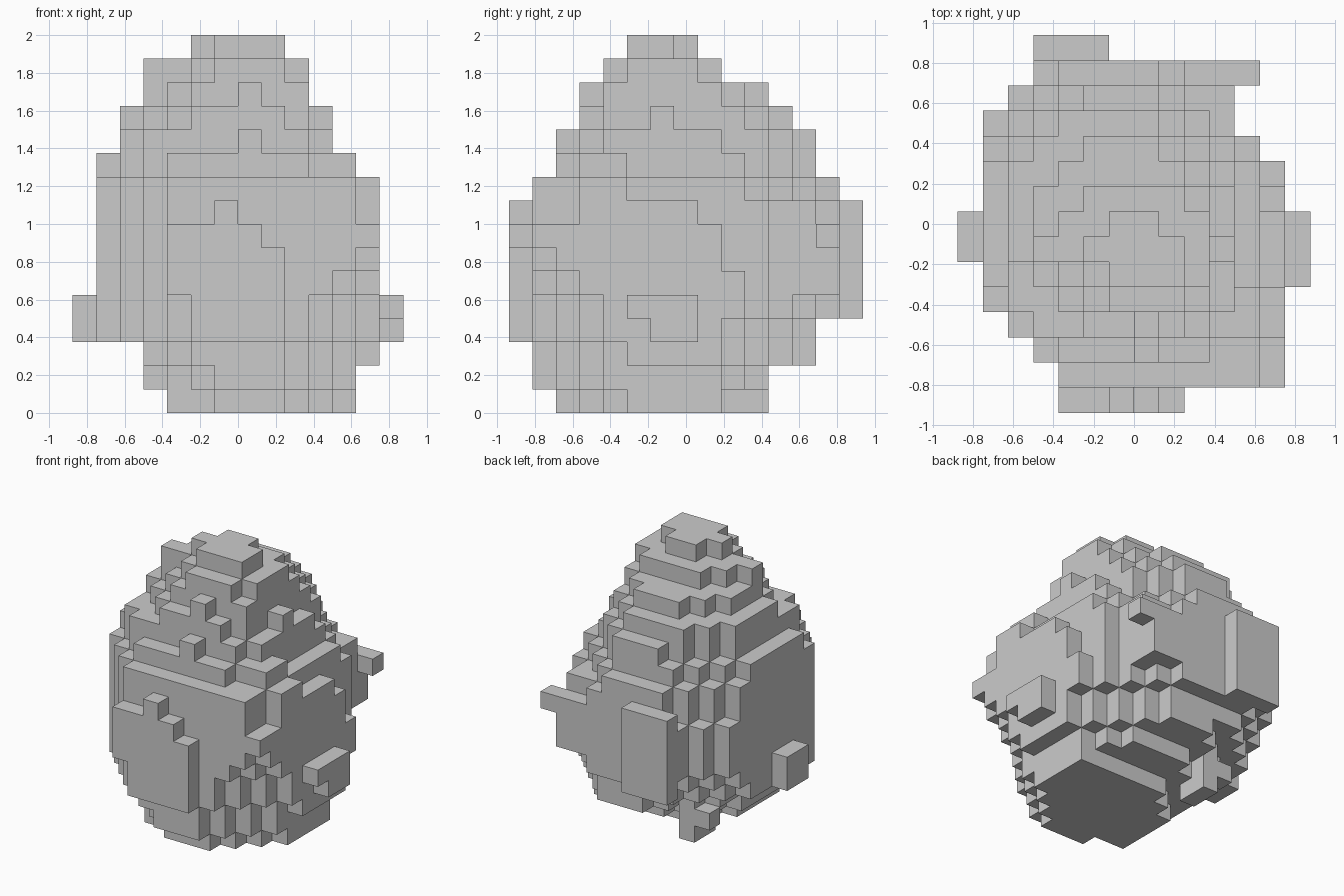
import bpy, bmesh

if "Cube" in bpy.data.objects:
    bpy.data.objects.remove(bpy.data.objects["Cube"])

V = 0.125                 # block size
OX, OY = -0.875, -0.9375  # corner of the block grid

grey = bpy.data.materials.new("stone grey")
grey.diffuse_color = (0.6, 0.6, 0.6, 1)
grey.use_nodes = True
grey.node_tree.nodes["Principled BSDF"].inputs["Base Color"].default_value = grey.diffuse_color

# Layers from the ground up: x range, y range, then stepped corner cuts
# (front left, front right, back left, back right)
LAYERS = [
    (4, 11, 2, 8, 2, 3, 2, 0),
    (3, 11, 1, 10, 3, 3, 3, 2),
    (3, 12, 1, 12, 2, 4, 3, 4),
    (1, 12, 1, 12, 3, 3, 3, 4),
    (1, 12, 1, 13, 3, 3, 3, 4),
    (1, 12, 1, 13, 3, 2, 2, 4),
    (1, 11, 1, 13, 3, 0, 2, 3),
    (1, 11, 1, 13, 3, 0, 2, 3),
    (1, 11, 1, 13, 3, 0, 3, 3),
    (1, 11, 1, 13, 3, 0, 3, 4),
    (1, 10, 2, 12, 3, 1, 3, 3),
    (2, 9, 3, 12, 1, 0, 3, 2),
    (2, 9, 3, 11, 3, 1, 2, 2),
    (3, 9, 4, 10, 2, 0, 2, 2),
    (3, 9, 4, 8, 3, 1, 2, 1),
    (5, 8, 5, 7, 1, 0, 1, 1),
]

cells = set()


def fill(x0, x1, y0, y1, z0, z1, cuts=(0, 0, 0, 0)):
    for k in range(z0, z1 + 1):
        for i in range(x0, x1 + 1):
            for j in range(y0, y1 + 1):
                l, r, f, b = i - x0, x1 - i, j - y0, y1 - j
                corner = (l + f, r + f, l + b, r + b)
                if all(d >= c for d, c in zip(corner, cuts)):
                    cells.add((i, j, k))


for k, row in enumerate(LAYERS):
    fill(*row[:4], k, k, row[4:])

# Front slab with a stepped top
fill(5, 8, 0, 0, 3, 4)
fill(4, 8, 0, 0, 5, 6)
fill(4, 7, 0, 0, 7, 7)
fill(6, 6, 0, 0, 8, 8)
# Right face, stepping up towards the front
fill(12, 12, 2, 8, 6, 7)
fill(12, 12, 1, 1, 7, 7)
fill(12, 12, 3, 7, 8, 8)
fill(12, 12, 3, 4, 9, 9)
fill(11, 11, 3, 4, 10, 10)
fill(10, 10, 4, 8, 11, 11)
fill(10, 10, 6, 6, 12, 12)
# Side lumps
fill(13, 13, 5, 7, 4, 4)
fill(13, 13, 6, 7, 3, 3)
fill(0, 0, 6, 7, 3, 4)
# Back slab, back corner and its jutting block
fill(3, 5, 14, 14, 4, 8)
fill(10, 10, 11, 13, 5, 7)
fill(9, 9, 13, 13, 5, 7)
fill(10, 10, 11, 12, 8, 8)
fill(11, 11, 13, 13, 7, 7)
# Small bumps on the front slope and near the top
fill(7, 7, 2, 2, 11, 11)
fill(7, 7, 3, 3, 13, 13)
fill(3, 3, 6, 6, 14, 14)
# Foot under the back left corner
fill(4, 4, 9, 10, 0, 1)
fill(3, 3, 10, 10, 1, 1)
fill(4, 4, 3, 3, 0, 0)

# Skin the blocks: one face wherever a block meets air
bm = bmesh.new()
verts = {}


def vert(p):
    if p not in verts:
        verts[p] = bm.verts.new((OX + p[0] * V, OY + p[1] * V, p[2] * V))
    return verts[p]


for c in sorted(cells):
    for axis in range(3):
        for side in (0, 1):
            n = list(c)
            n[axis] += 2 * side - 1
            if tuple(n) in cells:
                continue
            a, b = (axis + 1) % 3, (axis + 2) % 3
            ring = []
            for da, db in ((0, 0), (1, 0), (1, 1), (0, 1)):
                p = list(c)
                p[axis] += side
                p[a] += da
                p[b] += db
                ring.append(vert(tuple(p)))
            bm.faces.new(ring if side else ring[::-1])

# Merge flat areas into clean faces
bmesh.ops.dissolve_limit(bm, angle_limit=0.01, verts=bm.verts[:], edges=bm.edges[:])
mesh = bpy.data.meshes.new("boulder")
bm.to_mesh(mesh)
bm.free()
mesh.materials.append(grey)
boulder = bpy.data.objects.new("boulder", mesh)
bpy.context.collection.objects.link(boulder)
